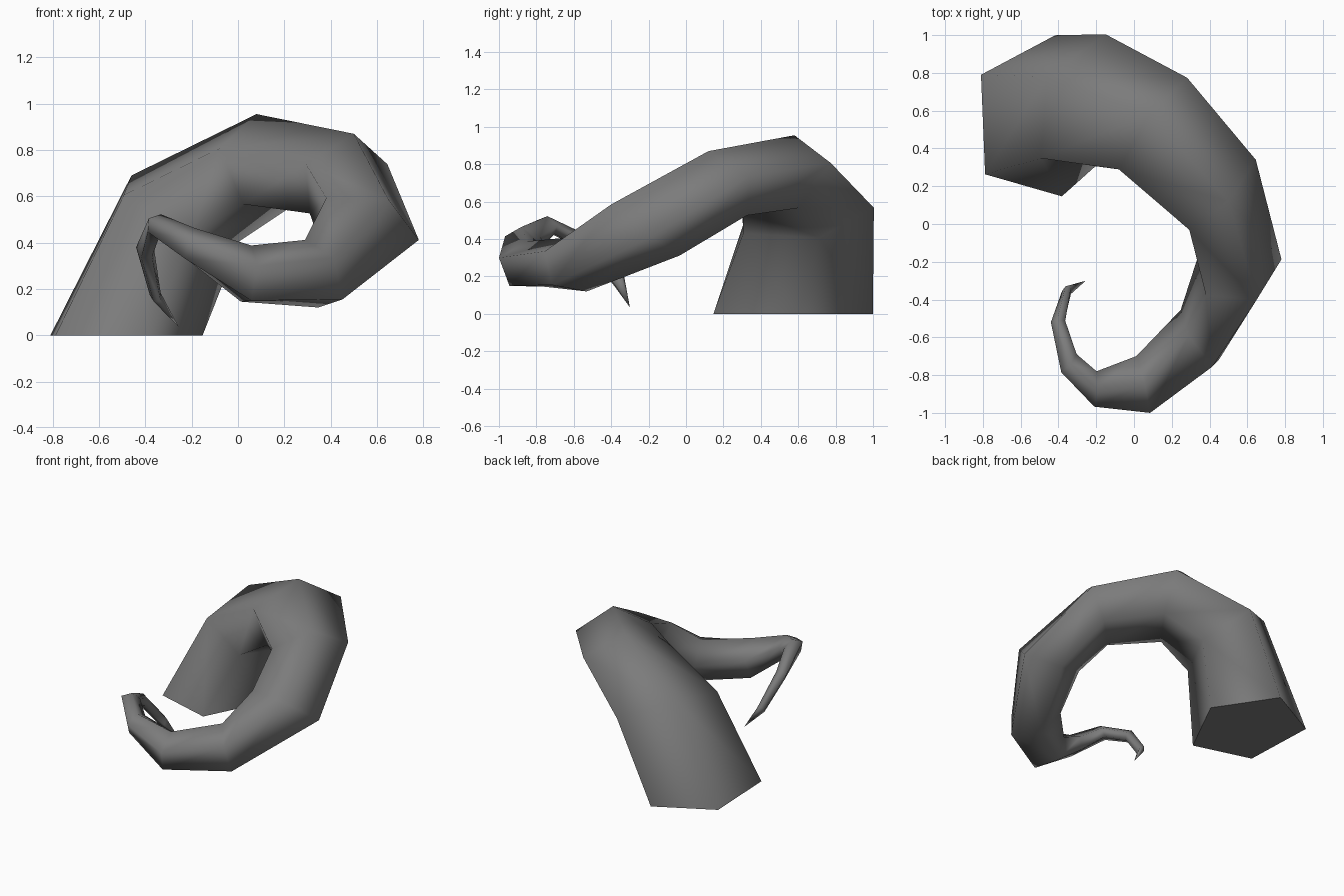
import bpy
import bmesh
import math
from mathutils import Vector

SIDES = 5

# Remove the default cube
default_cube = bpy.data.objects.get("Cube")
if default_cube:
    bpy.data.objects.remove(default_cube, do_unlink=True)


def make_material(name, colour):
    material = bpy.data.materials.new(name)
    material.use_nodes = True
    material.diffuse_color = colour
    shader = material.node_tree.nodes["Principled BSDF"]
    shader.inputs["Base Color"].default_value = colour
    return material


# Cross-sections from root to end: centre, first half-axis, second half-axis
SECTIONS = [
    ((-.51, .56, 0), (-.3, .23, 0), (.195, .387, 0)),
    ((-.26, .63, .54), (-.2, .15, .15), (.18, .345, -.02)),
    ((.11, .51, .74), (-.03, .07, .215), (.19, .255, 0)),
    ((.455, .17, .68), (.045, -.05, .19), (.185, .195, 0)),
    ((.55, -.23, .465), (.1, -.17, .12), (.21, .1, -.095)),
    ((.35, -.61, .26), (.065, -.145, .075), (.085, -.065, -.135)),
    ((.045, -.85, .255), (.04, -.15, .045), (0, -.05, -.125)),
    ((-.21, -.87, .39), (0, -.097, .025), (-.02, -.02, -.07)),
    ((-.35, -.735, .475), (-.035, -.05, .03), (-.03, -.01, -.04)),
    ((-.4, -.52, .37), (-.04, 0, .01), (-.006, -.013, -.04)),
    ((-.355, -.355, .17), (-.026, 0, .004), (0, -.026, -.028)),
]
TIP = (-.255, -.3, .035)


def add_ring(bm, centre, first_axis, second_axis):
    """Add one five-sided cross-section, stretched along its two half-axes."""
    ring = []
    for side in range(SIDES):
        angle = math.tau * side / SIDES
        offset = Vector(first_axis) * math.cos(angle) + Vector(second_axis) * math.sin(angle)
        ring.append(bm.verts.new(Vector(centre) + offset))
    return ring


def build_horn(name, material):
    bm = bmesh.new()
    rings = [add_ring(bm, *section) for section in SECTIONS]

    # Tapering, curling body
    for lower, upper in zip(rings, rings[1:]):
        for side in range(SIDES):
            following = (side + 1) % SIDES
            bm.faces.new((lower[side], lower[following], upper[following], upper[side]))

    # Pointed end
    tip = bm.verts.new(TIP)
    last = rings[-1]
    for side in range(SIDES):
        bm.faces.new((last[side], last[(side + 1) % SIDES], tip))

    # Flat root with a crisp rim, smooth everywhere else
    root = bm.faces.new(rings[0])
    bmesh.ops.recalc_face_normals(bm, faces=bm.faces)
    for face in bm.faces:
        face.smooth = face is not root
    for edge in root.edges:
        edge.smooth = False

    mesh = bpy.data.meshes.new(name)
    bm.to_mesh(mesh)
    bm.free()
    mesh.materials.append(material)
    horn = bpy.data.objects.new(name, mesh)
    bpy.context.collection.objects.link(horn)
    return horn


build_horn("curled_horn", make_material("dark_grey", (.2, .2, .2, 1)))
